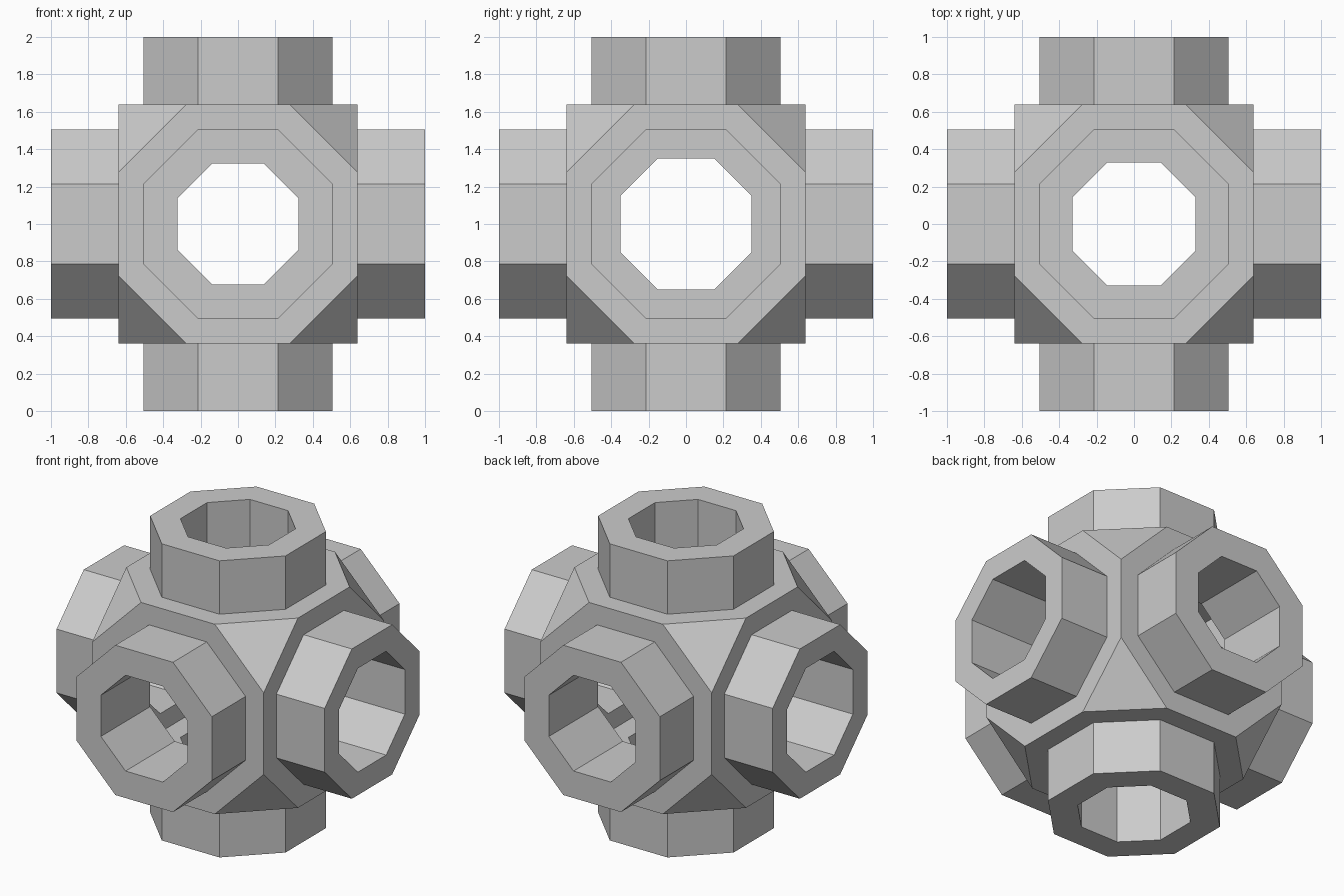
import bpy, bmesh
from mathutils import Vector
from itertools import product

if "Cube" in bpy.data.objects:
    bpy.data.objects.remove(bpy.data.objects["Cube"])

HUB, CAV = 0.64, 0.475            # half size of hub outside and hollow inside
BORE = (0.35, 0.323, 0.33)        # bore half width along x, y, z pipes


def octagon(bm, axis, sign, depth, a, b):
    """Ring of eight vertices square to an axis."""
    pts = [(a, b), (b, a), (-b, a), (-a, b), (-a, -b), (-b, -a), (b, -a), (a, -b)]
    ring = []
    for u, v in pts:
        co = Vector((0, 0, 0))
        co[axis], co[(axis + 1) % 3], co[(axis + 2) % 3] = sign * depth, u, v
        ring.append(bm.verts.new(co))
    return ring


bm = bmesh.new()

# six octagonal pipes: hub face, outer wall, rim, bore, hollow inner face
for axis, sign in product(range(3), (-1, 1)):
    h = BORE[axis]
    profile = [(HUB, HUB, 0.275), (HUB, 0.505, 0.215), (1, 0.505, 0.215),
               (1, h, h * 0.43), (CAV, h, h * 0.43), (CAV, CAV, 0.319)]
    rings = [octagon(bm, axis, sign, *p) for p in profile]
    for r, s in zip(rings, rings[1:]):
        for i in range(8):
            j = (i + 1) % 8
            bm.faces.new((r[i], r[j], s[j], s[i]))

# cut corners of the hub, outside and inside
for corner in product((-1, 1), repeat=3):
    for size, short in ((HUB, 0.275), (CAV, 0.319)):
        tri = []
        for k in range(3):
            co = Vector(corner) * size
            co[k] = corner[k] * short
            tri.append(bm.verts.new(co))
        bm.faces.new(tri)

bmesh.ops.remove_doubles(bm, verts=bm.verts[:], dist=0.0005)
bmesh.ops.recalc_face_normals(bm, faces=bm.faces[:])
bmesh.ops.translate(bm, verts=bm.verts[:], vec=(0, 0, 1))

mesh = bpy.data.meshes.new("six_way_pipe_junction")
bm.to_mesh(mesh)
bm.free()
grey = bpy.data.materials.new("light grey")
grey.diffuse_color = (0.6, 0.6, 0.6, 1)
grey.use_nodes = True
grey.node_tree.nodes["Principled BSDF"].inputs["Base Color"].default_value = grey.diffuse_color
mesh.materials.append(grey)
obj = bpy.data.objects.new("six_way_pipe_junction", mesh)
bpy.context.collection.objects.link(obj)
